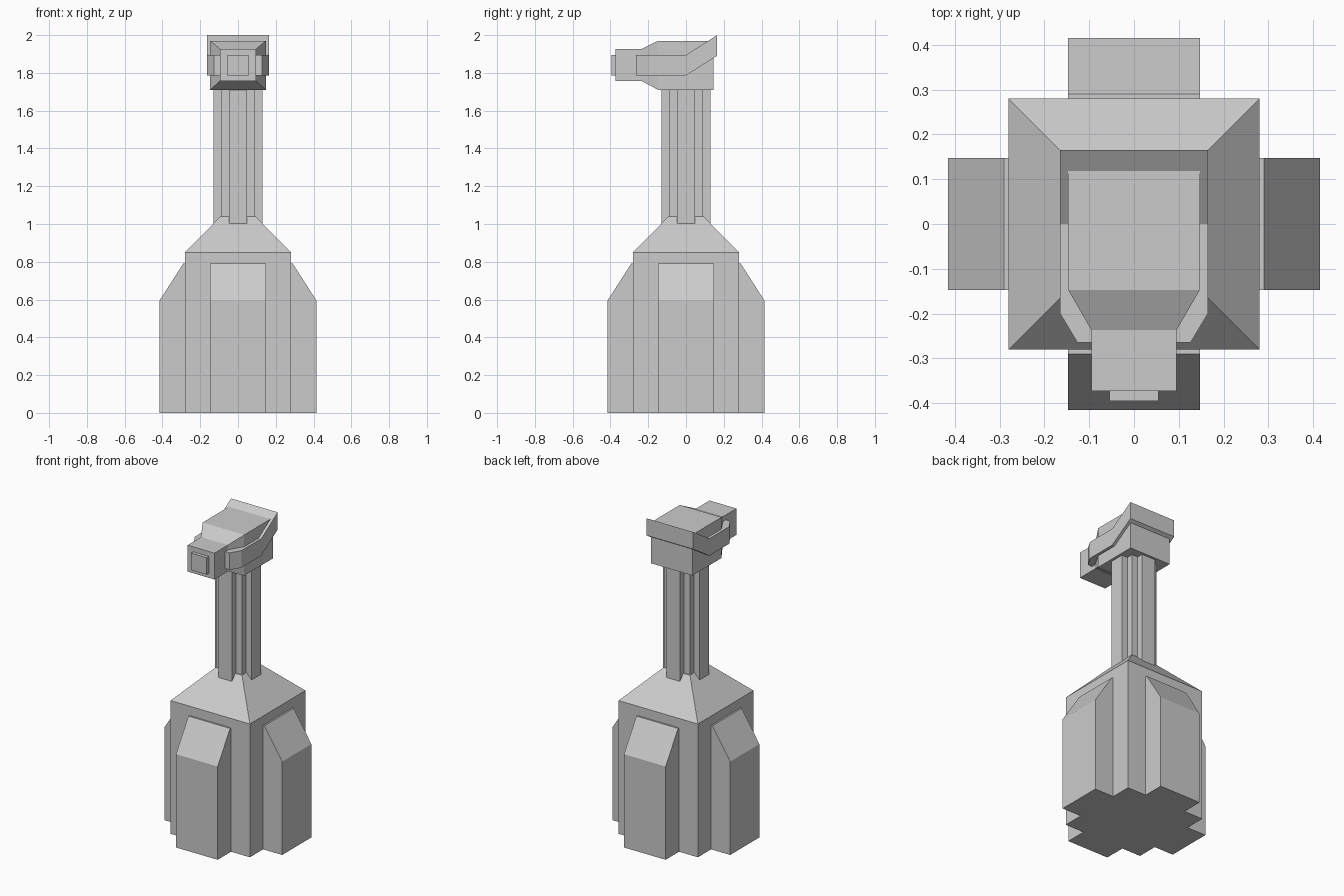
import bpy
from math import pi
from mathutils import Matrix

if "Cube" in bpy.data.objects:
    bpy.data.objects.remove(bpy.data.objects["Cube"])


def make(name, verts, faces):
    mesh = bpy.data.meshes.new(name)
    mesh.from_pydata(verts, [], faces)
    mesh.validate()
    obj = bpy.data.objects.new(name, mesh)
    bpy.context.collection.objects.link(obj)
    return obj


def loft(name, rings):
    """Join equal-length rings of points into a capped solid."""
    n = len(rings[0])
    verts = [p for ring in rings for p in ring]
    faces = [tuple(reversed(range(n))),
             tuple(range(len(verts) - n, len(verts)))]
    for k in range(len(rings) - 1):
        for i in range(n):
            j = (i + 1) % n
            a, b = k * n, (k + 1) * n
            faces.append((a + i, a + j, b + j, b + i))
    return make(name, verts, faces)


def square(h, z):
    return [(-h, -h, z), (h, -h, z), (h, h, z), (-h, h, z)]


def section(y, h, z0, z1):
    """Upright rectangle across the head at depth y."""
    return [(h, y, z0), (-h, y, z0), (-h, y, z1), (h, y, z1)][::-1]


def head_part(name, sections):
    # rings run back to front so the normals face outward
    return loft(name, [section(*s) for s in reversed(sections)])


# Pedestal with pyramidal shoulders
loft("pedestal", [square(0.28, 0), square(0.28, 0.85), square(0.093, 1.04)])

# Four sloped buttresses around the pedestal
profile = [(0.28, 0), (0.415, 0), (0.415, 0.595), (0.29, 0.79), (0.28, 0.79)]
for i, side in enumerate(("right", "back", "left", "front")):
    rings = [[(r, y, z) for r, z in profile] for y in (0.147, -0.147)]
    obj = loft(side + "_buttress", rings)
    obj.data.transform(Matrix.Rotation(i * pi / 2, 4, 'Z'))

# Neck column: square core with a rib on each face
w, c, r = 0.048, 0.09, 0.13
quarter = [(r, -w), (r, w), (c, w), (c, c), (w, c)]
outline = []
for i in range(4):
    for x, y in quarter:
        for _ in range(i):
            x, y = -y, x
        outline.append((x, y))
loft("neck_column", [[(x, y, z) for x, y in outline] for z in (0.97, 1.712)])

# Head tapering to the muzzle
head_part("head", [(-0.373, 0.095, 1.758, 1.926), (-0.237, 0.095, 1.758, 1.926),
                   (-0.147, 0.147, 1.71, 1.97), (0.145, 0.147, 1.71, 1.97)])

# Raised plate on the muzzle front
head_part("muzzle_plate", [(-0.395, 0.055, 1.787, 1.895), (-0.36, 0.055, 1.787, 1.895)])

# Band around the head, rising to a crest at the back
head_part("head_band", [(-0.265, 0.126, 1.786, 1.895), (-0.2, 0.165, 1.786, 1.895),
                        (0, 0.165, 1.786, 1.895), (0.165, 0.165, 1.891, 2.0)])

# Make every solid face outward
import bmesh
for obj in bpy.context.collection.objects:
    bm = bmesh.new()
    bm.from_mesh(obj.data)
    bmesh.ops.recalc_face_normals(bm, faces=bm.faces)
    bm.to_mesh(obj.data)
    bm.free()
